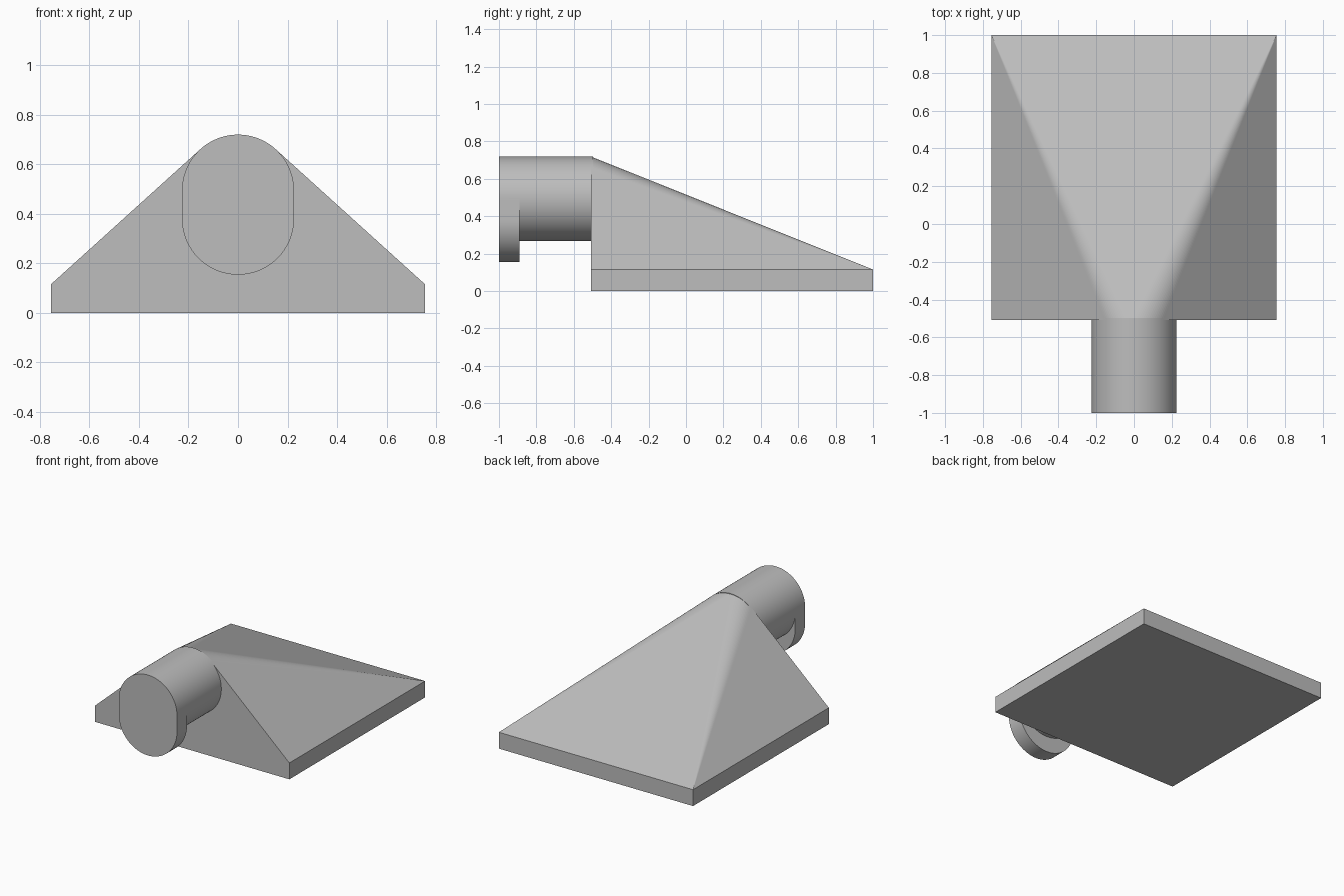
import bpy
import bmesh
from math import sin, cos, tau, radians

cube = bpy.data.objects.get("Cube")
if cube:
    bpy.data.objects.remove(cube, do_unlink=True)

# Shared dimensions
HALF_WIDTH, SLAB_TOP = 0.755, 0.115
FRONT, NECK_END, BACK = -1.0, -0.508, 1.0
RADIUS, AXIS_Z, LOWER_Z = 0.226, 0.493, 0.38

grey = bpy.data.materials.new("plain grey")
grey.use_nodes = True
colour = (0.51, 0.51, 0.51, 1)
grey.diffuse_color = colour
grey.node_tree.nodes["Principled BSDF"].inputs["Base Color"].default_value = colour


def circle(y, z, segments=128):
    """Points of a circle facing the front."""
    return [(RADIUS * cos(tau * i / segments), y, z + RADIUS * sin(tau * i / segments))
            for i in range(segments)]


def hull(name, points, smooth):
    """Solid skin stretched around the points, with flat areas merged."""
    bm = bmesh.new()
    for p in points:
        bm.verts.new(p)
    result = bmesh.ops.convex_hull(bm, input=bm.verts)
    unused = {g for g in result["geom_interior"] + result["geom_unused"]
              if isinstance(g, bmesh.types.BMVert)}
    bmesh.ops.delete(bm, geom=list(unused), context="VERTS")
    bmesh.ops.dissolve_limit(bm, angle_limit=radians(0.1), verts=bm.verts, edges=bm.edges)
    bmesh.ops.recalc_face_normals(bm, faces=bm.faces)
    mesh = bpy.data.meshes.new(name)
    bm.to_mesh(mesh)
    bm.free()
    mesh.materials.append(grey)
    obj = bpy.data.objects.new(name, mesh)
    bpy.context.collection.objects.link(obj)
    if smooth:
        bpy.ops.object.select_all(action="DESELECT")
        obj.select_set(True)
        bpy.context.view_layer.objects.active = obj
        bpy.ops.object.shade_smooth_by_angle(angle=radians(30))
    return obj


# Rectangular base blended up into the round neck
slab = [(x, y, z) for x in (-HALF_WIDTH, HALF_WIDTH)
        for y in (NECK_END, BACK) for z in (0, SLAB_TOP)]
hull("tapered_body", slab + circle(NECK_END, AXIS_Z), False)

# Round neck
hull("neck", circle(FRONT + 0.05, AXIS_Z) + circle(NECK_END + 0.01, AXIS_Z), True)

# Oblong end plate, rounded at top and bottom
hull("end_plate", [p for y in (FRONT, -0.89) for z in (AXIS_Z, LOWER_Z)
                   for p in circle(y, z)], True)
